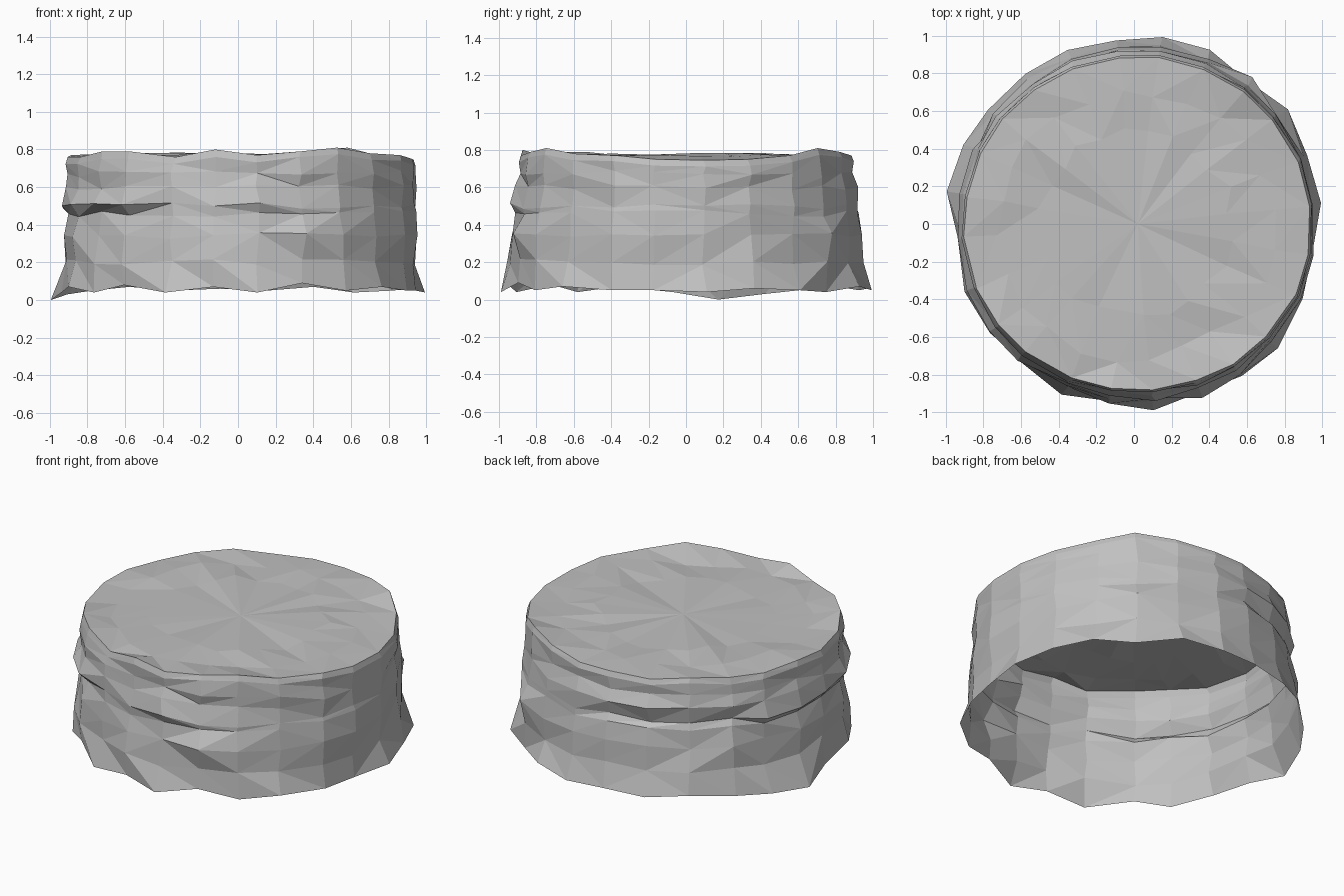
import bpy
import bmesh
import math
import random

random.seed(11)

default_cube = bpy.data.objects.get("Cube")
if default_cube:
    bpy.data.objects.remove(default_cube, do_unlink=True)

SIDES = 24
STEP = 360 / SIDES
FIRST = 6

# Flared lower edge and top rim, read counter-clockwise from the left side
base_radius = [1, .99, 1.02, .97, 1.01, 1.005, .98, .99, .985, .985, 1, 1.01,
               .94, .97, .96, .94, .985, .95, .995, .96, .99, 1.01, .98, .96]
base_height = [.04, .06, .05, .04, .07, .05, .06, .05, .07, .05, .03, 0,
               .04, .07, .04, .08, .04, .07, .04, .09, .05, .07, .05, .05]
rim_height = [.745, .75, .77, .81, .79, .77, .77, .76, .78, .77, .76, .77,
              .76, .76, .79, .79, .76, .8, .77, .79, .81, .78, .77, .75]


def jitter(amount):
    return random.uniform(-amount, amount)


def rim_radius(angle):
    """The rim is wider towards the left and narrower front and back."""
    turn = math.radians(angle)
    return .922 + .02 * math.cos(turn) - .035 * math.sin(turn) ** 2 + jitter(.006)


def wall_flare(angle, height):
    """The front and back walls lean outwards towards the ground."""
    lean = abs(math.sin(math.radians(angle)))
    return .01 + .11 * lean * max(0, .72 - height)


def ledge(angle, level):
    """Outward step of the wall where a band shades the one below it."""
    if 145 < angle < 232:
        return {"upper": .025, "lower": -.02}.get(level, 0)
    if 95 < angle < 145:
        return {"band": .02, "upper": -.025}.get(level, 0)
    if 265 < angle < 280:
        return {"upper": .03}.get(level, 0)
    return 0


def knob(column, level):
    """A few single corners stick out of the lower wall."""
    return .035 if level == "knobs" and column in (3, 9, 19, 20) else 0


def add_ring(bm, radii, heights):
    verts = []
    for angle, radius, height in zip(angles, radii, heights):
        turn = math.radians(angle + jitter(.6))
        verts.append(bm.verts.new((radius * math.cos(turn),
                                   radius * math.sin(turn), height)))
    return verts


def bridge(bm, low, high):
    """Join two rings with triangles whose diagonals vary."""
    for i in range(SIDES):
        j = (i + 1) % SIDES
        a, b, c, d = low[i], low[j], high[j], high[i]
        if random.random() < .5:
            bm.faces.new((a, b, c))
            bm.faces.new((a, c, d))
        else:
            bm.faces.new((a, b, d))
            bm.faces.new((b, c, d))


angles = [FIRST + i * STEP + jitter(1.5) for i in range(SIDES)]
rim = [rim_radius(angle) for angle in angles]
bm = bmesh.new()
rings = [add_ring(bm, base_radius, base_height)]

# Rough side wall: height, roughness and named level
wall_levels = [
    (.2, .015, "plain"),
    (.34, .015, "knobs"),
    (.46, .01, "lower"),
    (.5, .01, "upper"),
    (.6, .014, "band"),
    (.67, .014, "plain"),
]
for height, rough, level in wall_levels:
    radii = [rim[i] + wall_flare(a, height) + ledge(a, level)
             + knob(i, level) + jitter(rough) for i, a in enumerate(angles)]
    heights = [height + jitter(.018) for _ in angles]
    rings.append(add_ring(bm, radii, heights))

# Chamfered rim
rings.append(add_ring(bm, [r + .012 for r in rim],
                      [h - .035 + jitter(.006) for h in rim_height]))
rings.append(add_ring(bm, rim, rim_height))

# Uneven top with shallow radial creases
for scale, rough in ((.8, .011), (.56, .016)):
    rings.append(add_ring(bm, [r * scale + jitter(.04) for r in rim],
                          [.77 + jitter(rough) for _ in angles]))
for low, high in zip(rings, rings[1:]):
    bridge(bm, low, high)
centre = bm.verts.new((.02, 0, .77))
for i in range(SIDES):
    bm.faces.new((rings[-1][i], rings[-1][(i + 1) % SIDES], centre))

# Open-bottomed shell with flat faces
mesh = bpy.data.meshes.new("rough_drum_shell")
bm.to_mesh(mesh)
bm.free()
shell = bpy.data.objects.new("rough_drum_shell", mesh)
bpy.context.collection.objects.link(shell)

stone = bpy.data.materials.new("stone_grey")
stone.use_nodes = True
colour = (.53, .53, .53, 1)
stone.diffuse_color = colour
stone.node_tree.nodes["Principled BSDF"].inputs["Base Color"].default_value = colour
mesh.materials.append(stone)
